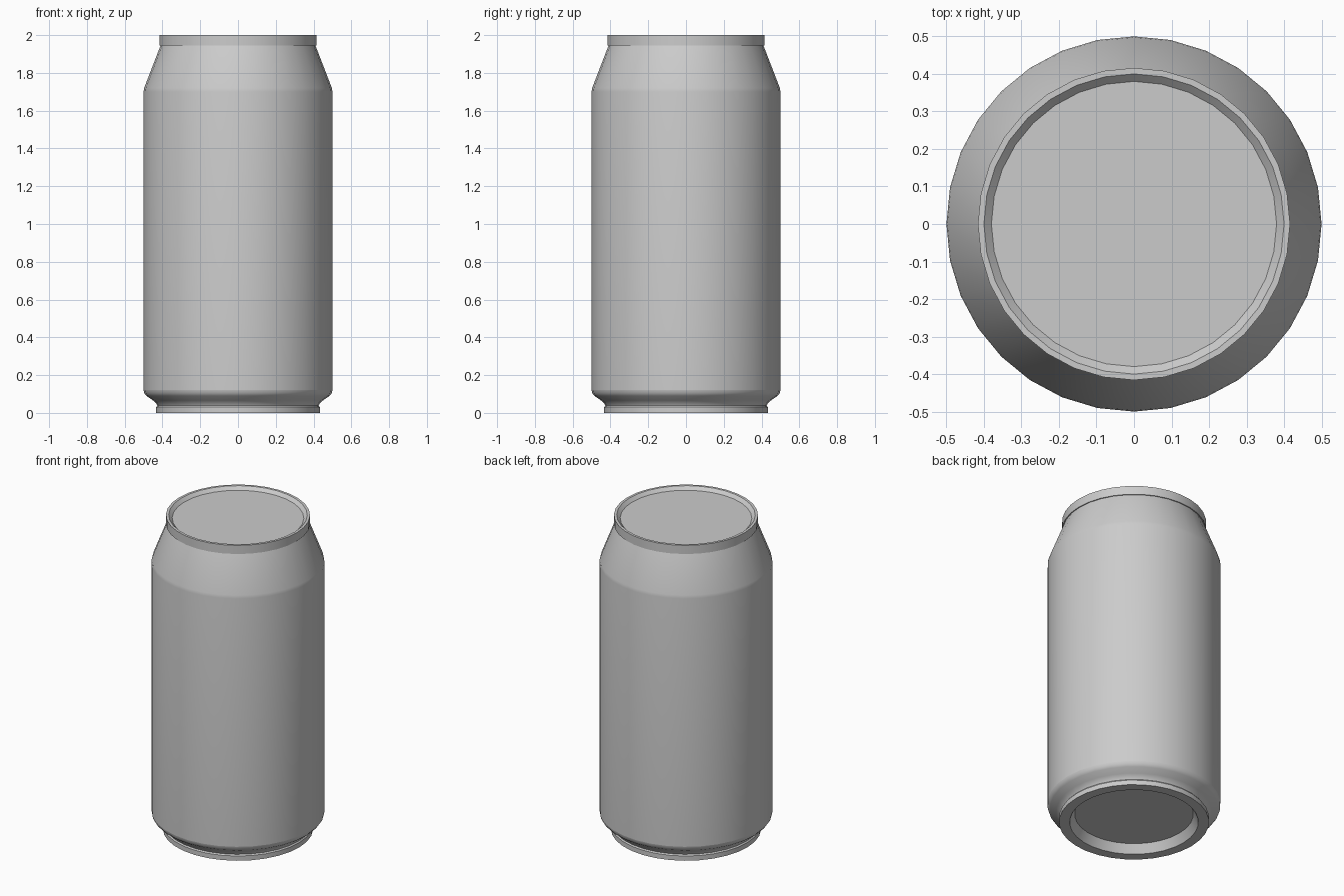
import bpy, bmesh, math

cube = bpy.data.objects.get("Cube")
if cube:
    bpy.data.objects.remove(cube, do_unlink=True)

SEGMENTS = 32

# One bare metal colour
metal = bpy.data.materials.new("grey_metal")
metal.use_nodes = True
colour = (0.6, 0.6, 0.6, 1)
metal.diffuse_color = colour
metal.node_tree.nodes["Principled BSDF"].inputs["Base Color"].default_value = colour


def lathe(name, profile, cap_start=False, cap_end=False):
    """Spin a radius/height profile around z, with optional flat end discs."""
    bm = bmesh.new()
    rings = []
    for r, z in profile:
        angles = [math.tau * i / SEGMENTS for i in range(SEGMENTS)]
        rings.append([bm.verts.new((r * math.cos(a), r * math.sin(a), z)) for a in angles])
    for low, high in zip(rings, rings[1:]):
        for i in range(SEGMENTS):
            j = (i + 1) % SEGMENTS
            bm.faces.new((low[i], low[j], high[j], high[i]))
    if cap_start:
        bm.faces.new(rings[0][::-1])
    if cap_end:
        bm.faces.new(rings[-1])
    mesh = bpy.data.meshes.new(name)
    bm.to_mesh(mesh)
    bm.free()
    mesh.materials.append(metal)
    obj = bpy.data.objects.new(name, mesh)
    bpy.context.collection.objects.link(obj)
    bpy.ops.object.select_all(action='DESELECT')
    obj.select_set(True)
    bpy.context.view_layer.objects.active = obj
    bpy.ops.object.shade_smooth_by_angle(angle=math.radians(32))
    return obj


# Recessed base, standing ring and curved heel
lathe("base", [(0.343, 0.054), (0.372, 0), (0.433, 0), (0.433, 0.03),
               (0.427, 0.038), (0.433, 0.05), (0.45, 0.066), (0.485, 0.09),
               (0.497, 0.105), (0.5, 0.12)], cap_start=True)

# Straight wall and tapering shoulder, with support loops at the bend
lathe("body", [(0.5, 0.12), (0.5, 1.70), (0.497, 1.72), (0.414, 1.935), (0.41, 1.945)])

# Rolled rim and sunken lid
lathe("rim_and_lid", [(0.405, 1.945), (0.416, 1.945), (0.416, 2), (0.4, 2),
                      (0.38, 1.98)], cap_end=True)
